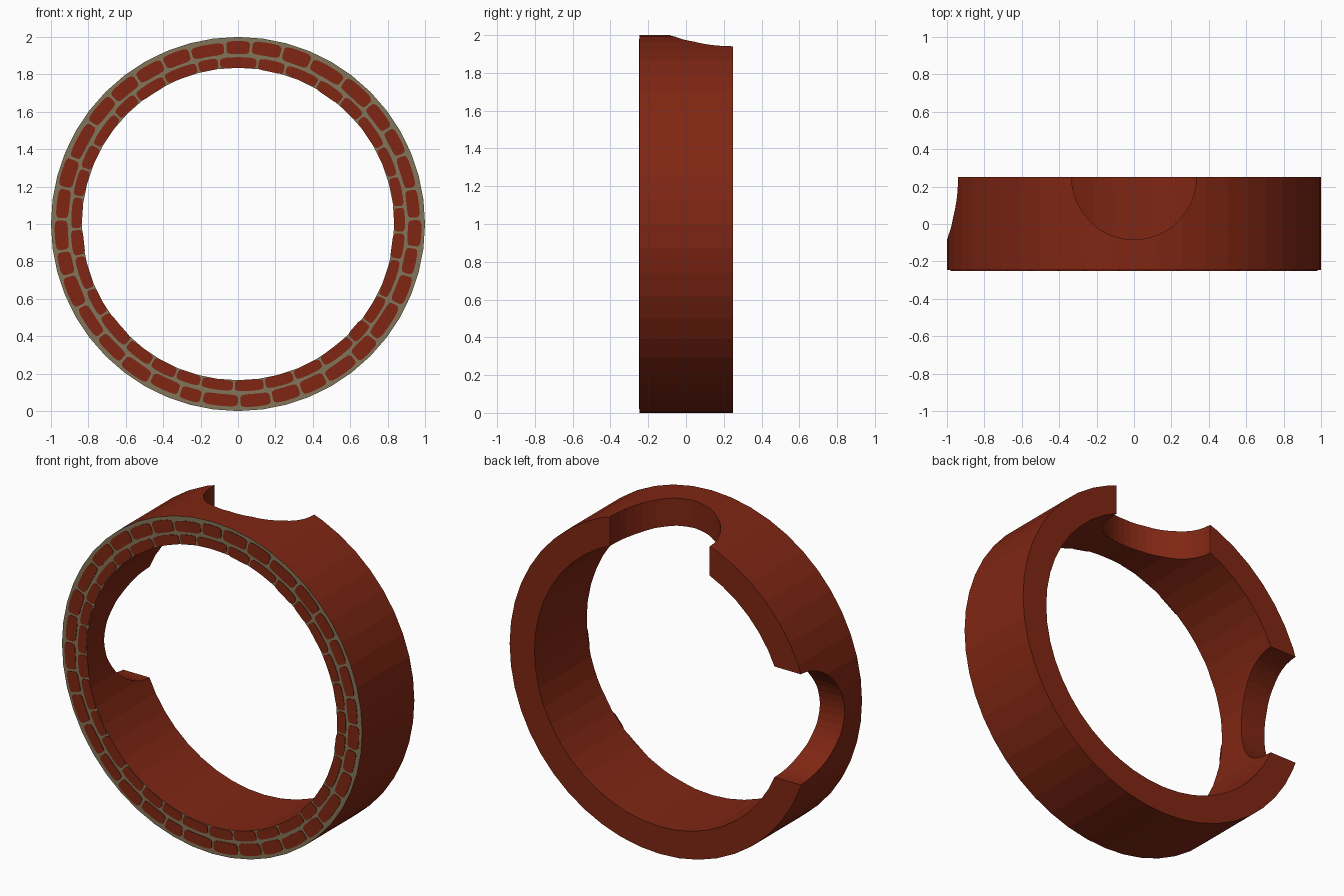
import bpy, bmesh, math, random
from mathutils import Matrix

if "Cube" in bpy.data.objects:
    bpy.data.objects.remove(bpy.data.objects["Cube"])

random.seed(4)
SEG, R_OUT, R_IN = 48, 1.0, 0.835
FRONT, BACK = -0.247, 0.25
NOTCH_R = 0.333


def material(name, rgb):
    m = bpy.data.materials.new(name)
    m.diffuse_color = (*rgb, 1)
    m.use_nodes = True
    m.node_tree.nodes["Principled BSDF"].inputs["Base Color"].default_value = m.diffuse_color
    return m


brick_red = material("brick red", (0.215, 0.0195, 0.0065))
mortar = material("mortar", (0.225, 0.178, 0.098))


def make_object(name, bm, mats):
    bmesh.ops.recalc_face_normals(bm, faces=bm.faces)
    me = bpy.data.meshes.new(name)
    bm.to_mesh(me)
    bm.free()
    for m in mats:
        me.materials.append(m)
    ob = bpy.data.objects.new(name, me)
    bpy.context.collection.objects.link(ob)
    return ob


# Ring body: square section swept round the y axis, mortar on the front face
bm = bmesh.new()
section = [(R_OUT, FRONT), (R_OUT, BACK), (R_IN, BACK), (R_IN, FRONT)]
loops = []
for i in range(SEG):
    a = math.tau * i / SEG
    loops.append([bm.verts.new((r * math.cos(a), y, 1 + r * math.sin(a)))
                  for r, y in section])
for i in range(SEG):
    p, q = loops[i], loops[(i + 1) % SEG]
    for k in range(4):
        f = bm.faces.new((p[k], p[(k + 1) % 4], q[(k + 1) % 4], q[k]))
        f.material_index = 1 if k == 3 else 0
ring = make_object("ring_wall", bm, [brick_red, mortar])


# Round notches in the back edge, at the top and on the left side
def notch(name, matrix):
    bm = bmesh.new()
    bmesh.ops.create_cone(bm, cap_ends=True, segments=48, radius1=NOTCH_R,
                          radius2=NOTCH_R, depth=0.8, matrix=matrix)
    cutter = make_object(name, bm, [brick_red])
    cutter.hide_render = True
    cutter.hide_viewport = True
    mod = ring.modifiers.new(name, 'BOOLEAN')
    mod.operation = 'DIFFERENCE'
    mod.solver = 'EXACT'
    mod.object = cutter


notch("top_notch_cutter", Matrix.Translation((0, BACK, 2.0)))
notch("left_notch_cutter", Matrix.Translation((-1.0, BACK, 1.0))
      @ Matrix.Rotation(math.pi / 2, 4, 'Y'))


# Bricks: thin rounded plates in two rows on the front face
def spow(v, e):
    return math.copysign(abs(v) ** e, v)


def add_brick(bm, a0, a1, r0, r1, n=28):
    ac, ah, rc, rh = (a0 + a1) / 2, (a1 - a0) / 2, (r0 + r1) / 2, (r1 - r0) / 2
    rims = []
    for y in (-0.25, FRONT):
        rim = []
        for i in range(n):
            t = math.tau * i / n
            a = ac + ah * spow(math.cos(t), 0.45)
            r = rc + rh * spow(math.sin(t), 0.4)
            rim.append(bm.verts.new((r * math.cos(a), y, 1 + r * math.sin(a))))
        rims.append(rim)
    bm.faces.new(rims[0])
    for i in range(n):
        j = (i + 1) % n
        bm.faces.new((rims[0][i], rims[0][j], rims[1][j], rims[1][i]))


def brick_row(name, count, r0, r1, jitter, shift, gap):
    bm = bmesh.new()
    step = math.tau / count
    joints = [step * (i + shift + random.uniform(-0.17, 0.17)) for i in range(count)]
    joints.append(joints[0] + math.tau)
    for a0, a1 in zip(joints, joints[1:]):
        add_brick(bm, a0 + gap, a1 - gap,
                  r0 + random.uniform(0, 0.008),
                  r1 - random.uniform(0, jitter))
    make_object(name, bm, [brick_red])


brick_row("outer_bricks", 35, 0.905, 0.984, 0.012, 0.25, 0.007)
brick_row("inner_bricks", 33, 0.829, 0.896, 0.006, 0.7, 0.006)
